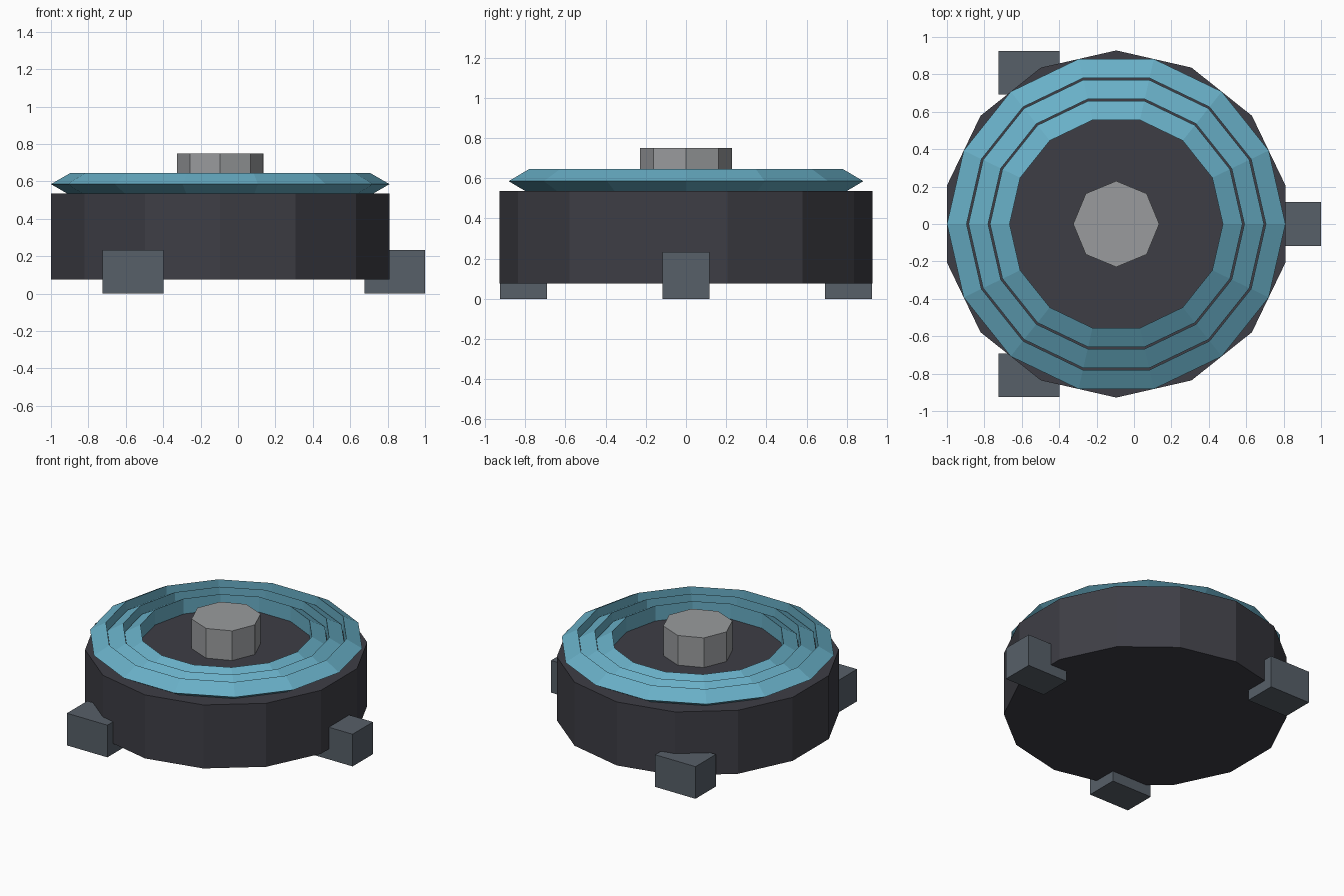
import bpy, math

if "Cube" in bpy.data.objects:
    bpy.data.objects.remove(bpy.data.objects["Cube"])

CX = -0.095  # shared axis of all the round parts


def material(name, color):
    m = bpy.data.materials.new(name)
    m.diffuse_color = (*color, 1)
    m.use_nodes = True
    m.node_tree.nodes["Principled BSDF"].inputs["Base Color"].default_value = m.diffuse_color
    return m


dark = material("dark_grey", (0.048, 0.048, 0.06))
teal = material("teal", (0.14, 0.43, 0.57))
silver = material("silver", (0.32, 0.33, 0.34))
slate = material("slate", (0.095, 0.115, 0.14))


def finish(name, mat):
    ob = bpy.context.object
    ob.name = name
    ob.data.materials.append(mat)
    return ob


def drum(name, sides, radius, z0, z1, mat):
    # Blender cylinders start with a vertex on the y axis
    bpy.ops.mesh.primitive_cylinder_add(vertices=sides, radius=radius, depth=z1 - z0,
                                        location=(CX, 0, (z0 + z1) / 2))
    return finish(name, mat)


# Body and centre knob
drum("body", 14, 0.928, 0.075, 0.535, dark)
drum("knob", 8, 0.23, 0.50, 0.75, silver)

# Three nested rings with triangular cross-section
for i, radius in enumerate((0.835, 0.72, 0.605)):
    bpy.ops.mesh.primitive_torus_add(major_segments=14, minor_segments=3,
                                     major_radius=radius, minor_radius=0.07,
                                     location=(CX, 0, 0.585))
    ring = finish(f"ring_{i + 1}", teal)
    for p in ring.data.polygons:
        p.use_smooth = False

# Three block feet, spaced evenly but all aligned to the axes
for i in range(3):
    a = math.radians(120 * i)
    bpy.ops.mesh.primitive_cube_add(size=1, location=(CX + 0.933 * math.cos(a),
                                                      0.933 * math.sin(a), 0.1165))
    foot = finish(f"foot_{i + 1}", slate)
    foot.scale = (0.324, 0.233, 0.233)
